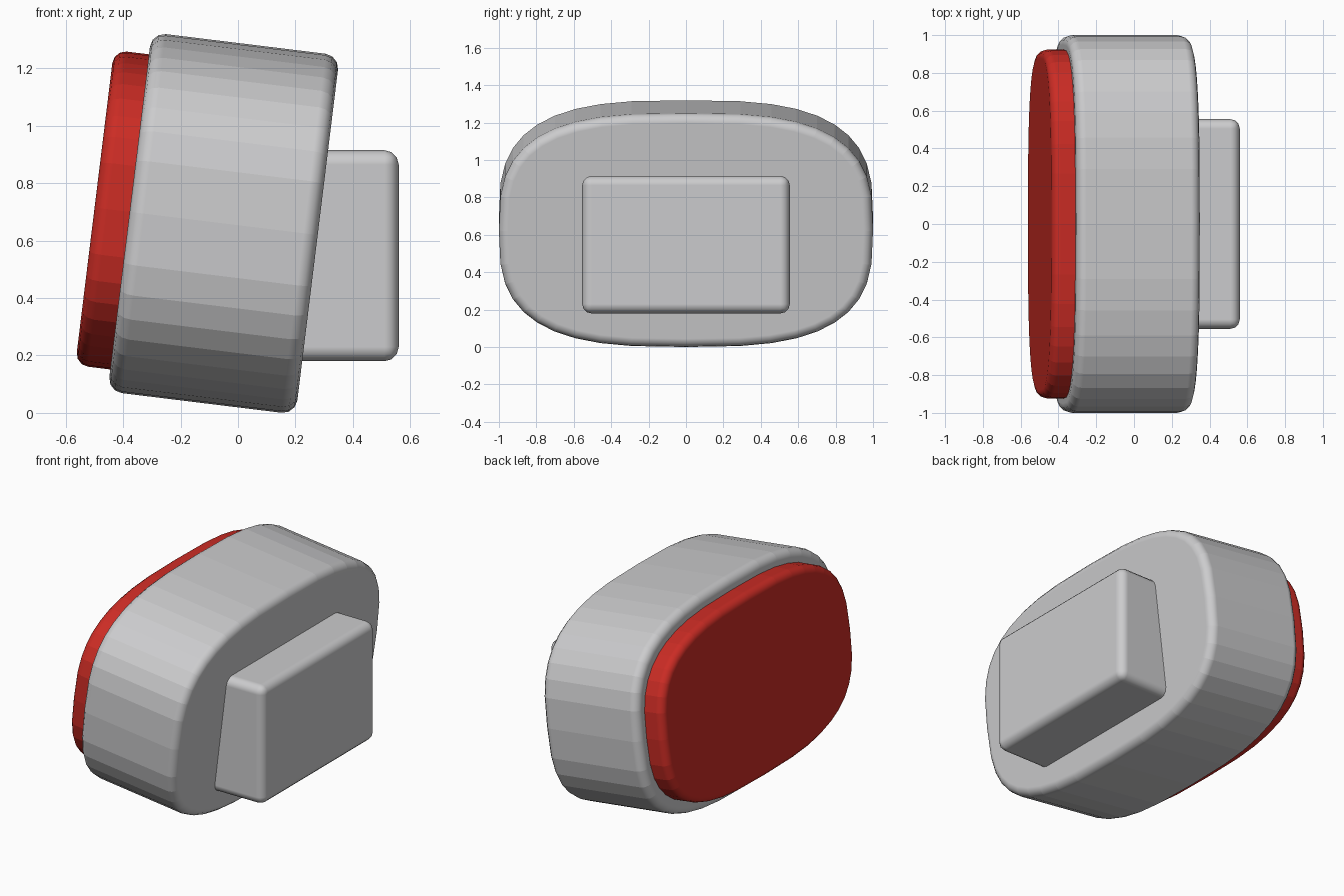
import bpy, bmesh, math

if "Cube" in bpy.data.objects:
    bpy.data.objects.remove(bpy.data.objects["Cube"])

TILT = math.radians(7)
CENTRE = (-0.05, 0.0, 0.66)


def material(name, rgb):
    m = bpy.data.materials.new(name)
    m.diffuse_color = (*rgb, 1.0)
    m.use_nodes = True
    m.node_tree.nodes["Principled BSDF"].inputs["Base Color"].default_value = m.diffuse_color
    return m


def finish(name, bm, mat, bevel):
    bmesh.ops.recalc_face_normals(bm, faces=bm.faces)
    mesh = bpy.data.meshes.new(name)
    bm.to_mesh(mesh)
    bm.free()
    mesh.materials.append(mat)
    ob = bpy.data.objects.new(name, mesh)
    bpy.context.collection.objects.link(ob)
    # rounded rim with flat faces kept flat
    mod = ob.modifiers.new("rounded_edges", 'BEVEL')
    mod.width = bevel
    mod.segments = 3
    mod.limit_method = 'ANGLE'
    mod.angle_limit = math.radians(40)
    mod.harden_normals = True
    return ob


def signed_pow(v, p):
    return math.copysign(abs(v) ** p, v)


def squircle_slab(name, half_y, half_z, x0, x1, mat, bevel, sides=40):
    """Superellipse outline extruded along x, then tilted."""
    bm = bmesh.new()
    ring = []
    for i in range(sides):
        a = 2 * math.pi * i / sides
        ring.append(bm.verts.new((x0, half_y * signed_pow(math.cos(a), 2 / 3),
                                  half_z * signed_pow(math.sin(a), 2 / 3))))
    cap = bm.faces.new(ring)
    ext = bmesh.ops.extrude_face_region(bm, geom=[cap], use_keep_orig=True)
    moved = [g for g in ext["geom"] if isinstance(g, bmesh.types.BMVert)]
    bmesh.ops.translate(bm, verts=moved, vec=(x1 - x0, 0, 0))
    ob = finish(name, bm, mat, bevel)
    ob.rotation_euler = (0, TILT, 0)
    ob.location = CENTRE
    return ob


def box(name, lo, hi, mat, bevel):
    bm = bmesh.new()
    bmesh.ops.create_cube(bm, size=1)
    for v in bm.verts:
        v.co = [(l + h) / 2 + c * (h - l) for l, h, c in zip(lo, hi, v.co)]
    return finish(name, bm, mat, bevel)


grey = material("light grey", (0.6, 0.6, 0.61))
red = material("red", (0.6, 0.025, 0.018))

# main tilted housing, red lens and mounting block
squircle_slab("housing", 1.0, 0.63, -0.33, 0.33, grey, 0.05)
squircle_slab("lens", 0.925, 0.553, -0.453, -0.25, red, 0.045)
box("mount_block", (0.06, -0.555, 0.18), (0.56, 0.555, 0.915), grey, 0.05)
